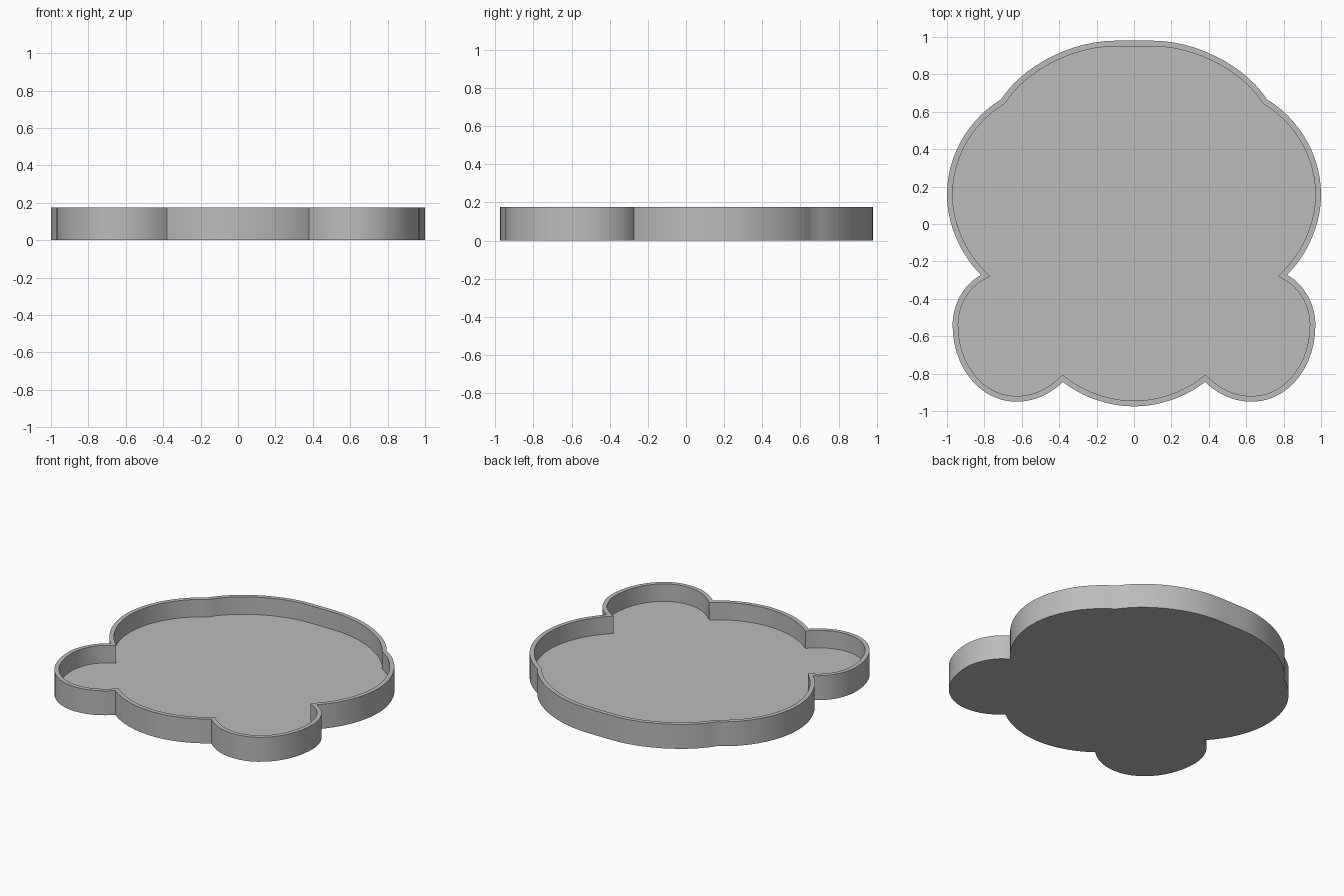
import bpy, bmesh, math
from mathutils import Vector
from mathutils.geometry import interpolate_bezier

HEIGHT, FLOOR, WALL, STEPS = 0.175, 0.05, 0.03, 14

cube = bpy.data.objects.get("Cube")
if cube:
    bpy.data.objects.remove(cube, do_unlink=True)

grey = bpy.data.materials.new("plain grey")
grey.use_nodes = True
colour = (0.5, 0.5, 0.5, 1)
grey.diffuse_color = colour
grey.node_tree.nodes["Principled BSDF"].inputs["Base Color"].default_value = colour

# Left half of the lobed outline: each arc is two handles and an end point
start = (0.1, 0.98)
arcs = [
    [(0.34, 0.98), (0.60, 0.84), (0.711, 0.666)],     # back lobe
    [(0.88, 0.565), (1.0, 0.37), (1.0, 0.158)],       # side lobe
    [(1.0, 0.0), (0.93, -0.16), (0.818, -0.273)],
    [(0.91, -0.32), (0.97, -0.43), (0.97, -0.54)],    # front corner lobe
    [(0.97, -0.77), (0.82, -0.95), (0.631, -0.95)],
    [(0.53, -0.95), (0.45, -0.91), (0.38, -0.845)],
    [(0.27, -0.93), (0.13, -0.975), (0.0, -0.975)],   # front lobe
]
half = [Vector(start)]
for h1, h2, end in arcs:
    half += interpolate_bezier(half[-1], Vector(h1), Vector(h2), Vector(end), STEPS)[1:]
half = [Vector((p[0], p[1])) for p in half]

# Mirror, skipping the shared front point; reverse to run counter-clockwise
outer = half + [Vector((-p.x, p.y)) for p in reversed(half[:-1])]
outer.reverse()


def inset(points, distance):
    """Move a closed outline inwards with mitred corners."""
    result = []
    for i, p in enumerate(points):
        a = (p - points[i - 1]).normalized()
        b = (points[(i + 1) % len(points)] - p).normalized()
        na, nb = Vector((-a.y, a.x)), Vector((-b.y, b.x))
        result.append(p + (na + nb) * distance / (1 + na.dot(nb)))
    return result


inner = inset(outer, WALL)

# Tray shell: base, outer wall, rim, inner wall and floor
bm = bmesh.new()
levels = [(outer, 0), (outer, HEIGHT), (inner, HEIGHT), (inner, FLOOR)]
rings = [[bm.verts.new((p.x, p.y, z)) for p in outline] for outline, z in levels]
for low, high in zip(rings, rings[1:]):
    for i in range(len(low)):
        j = (i + 1) % len(low)
        bm.faces.new((low[i], low[j], high[j], high[i]))
bm.faces.new(rings[0][::-1])
bm.faces.new(rings[-1])
bm.normal_update()

mesh = bpy.data.meshes.new("lobed_tray")
bm.to_mesh(mesh)
bm.free()
mesh.materials.append(grey)
tray = bpy.data.objects.new("lobed_tray", mesh)
bpy.context.collection.objects.link(tray)

bpy.context.view_layer.objects.active = tray
tray.select_set(True)
bpy.ops.object.shade_smooth_by_angle(angle=math.radians(25))
